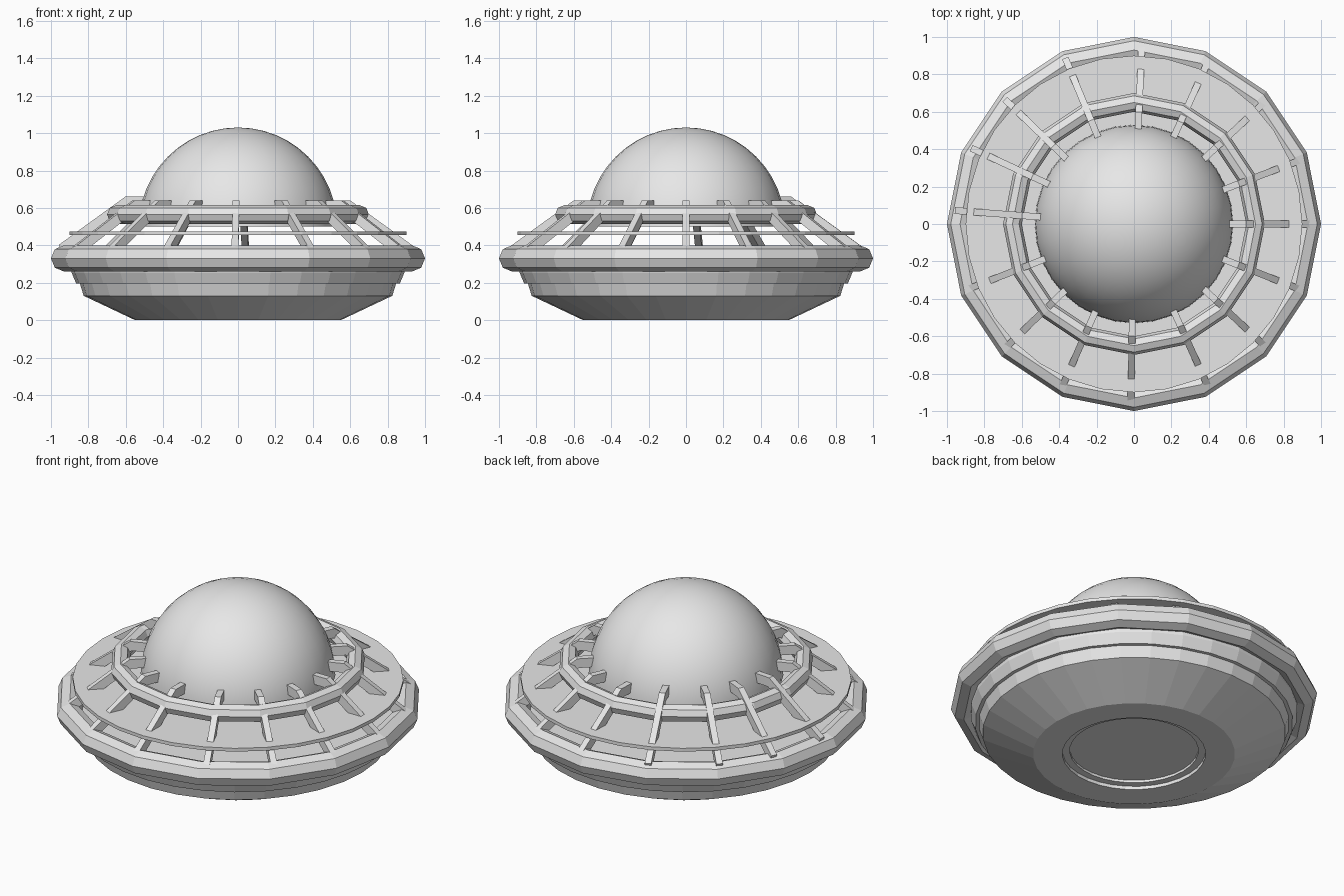
import bpy, bmesh, math
from mathutils import Matrix, Vector

cube = bpy.data.objects.get("Cube")
if cube:
    bpy.data.objects.remove(cube, do_unlink=True)

# One plain hull colour
grey = bpy.data.materials.new("light_grey")
grey.use_nodes = True
grey.diffuse_color = (0.8, 0.8, 0.8, 1)
grey.node_tree.nodes["Principled BSDF"].inputs["Base Color"].default_value = (0.8, 0.8, 0.8, 1)


def finish(name, bm):
    bmesh.ops.remove_doubles(bm, verts=bm.verts, dist=1e-5)
    bmesh.ops.recalc_face_normals(bm, faces=bm.faces)
    mesh = bpy.data.meshes.new(name)
    bm.to_mesh(mesh)
    bm.free()
    mesh.materials.append(grey)
    obj = bpy.data.objects.new(name, mesh)
    bpy.context.collection.objects.link(obj)
    return obj


def lathe(name, profile, sides, closed=False):
    """Spin a (radius, height) profile around the vertical axis."""
    bm = bmesh.new()
    verts = [bm.verts.new((r, 0, z)) for r, z in profile]
    edges = [bm.edges.new(pair) for pair in zip(verts, verts[1:])]
    if closed:
        edges.append(bm.edges.new((verts[-1], verts[0])))
    bmesh.ops.spin(bm, geom=verts + edges, cent=(0, 0, 0), axis=(0, 0, 1),
                   angle=math.tau, steps=sides, use_merge=True)
    return finish(name, bm)


def tube_ring(name, radius, tube, height):
    profile = [(radius + tube * math.cos(i * math.pi / 4),
                height + tube * math.sin(i * math.pi / 4)) for i in range(8)]
    return lathe(name, profile, 16, closed=True)


# Lower hull with stepped bands and a stepped recess in the underside
lathe("lower_hull", [(0, 0.33), (0.89, 0.33), (0.89, 0.255), (0.865, 0.195),
                     (0.845, 0.195), (0.825, 0.13), (0.55, 0), (0.39, 0),
                     (0.39, 0.02), (0.35, 0.02), (0.35, 0.035), (0, 0.035)], 32)

# Rim rings
tube_ring("outer_ring", 0.93, 0.07, 0.33)
tube_ring("upper_ring", 0.65, 0.05, 0.565)

# Thin deck disc
lathe("deck_disc", [(0, 0.475), (0.9, 0.475), (0.9, 0.455), (0, 0.455)], 32)

# Dome
dome_steps = 12
arc = [i * math.pi / 2 / dome_steps for i in range(dome_steps + 1)]
dome = lathe("dome", [(0.53 * math.cos(a), 0.5 + 0.53 * math.sin(a)) for a in arc], 32)
for poly in dome.data.polygons:
    poly.use_smooth = True

# Bent struts, each a little off its even spacing and height
side = [(0.50, 0.64), (0.60, 0.64), (0.96, 0.38), (0.94, 0.33), (0.59, 0.585), (0.50, 0.585)]
drift = [0, -1.5, -2, -2, -2.5, 0, 1, -2.5, -4.3, -1.1, -1.1, -1.3, -1, 2, 2, 1]
bm = bmesh.new()
width = 0.036
for k, turn in enumerate(drift):
    lift = 0.022 if 5 <= k <= 8 else 0
    spin = Matrix.Rotation(math.radians(k * 22.5 + turn), 4, "Z")
    face = bm.faces.new([bm.verts.new(spin @ Vector((r, -width / 2, z + lift))) for r, z in side])
    new = bmesh.ops.extrude_face_region(bm, geom=[face], use_keep_orig=True)["geom"]
    bmesh.ops.translate(bm, verts=[g for g in new if isinstance(g, bmesh.types.BMVert)],
                        vec=spin @ Vector((0, width, 0)))
finish("struts", bm)
